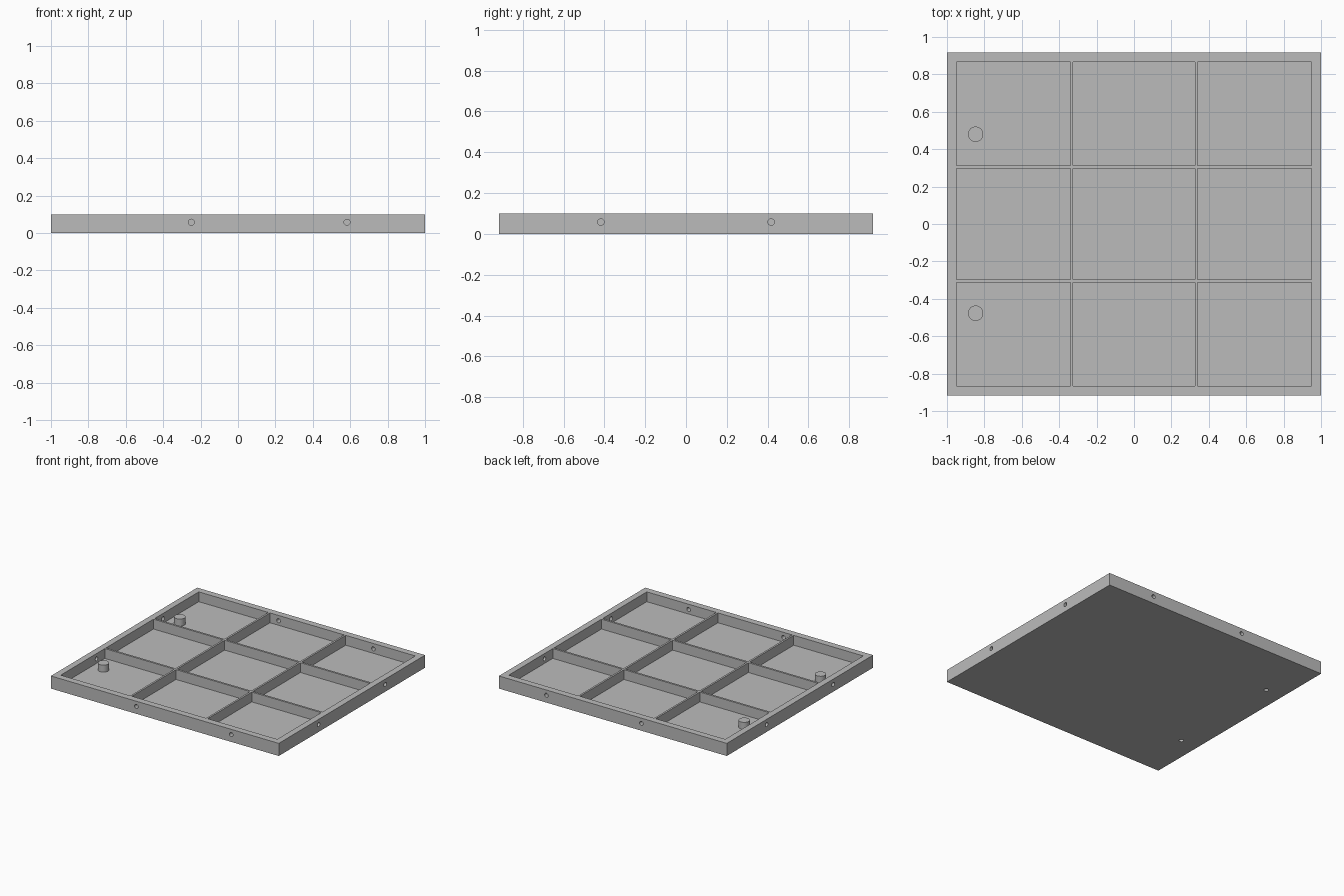
import bpy, bmesh
from mathutils import Matrix, Vector

cube = bpy.data.objects.get("Cube")
if cube:
    bpy.data.objects.remove(cube, do_unlink=True)

HX, HY, HEIGHT, FLOOR = 1.0, 0.917, 0.1, 0.022

grey = bpy.data.materials.new("plain grey")
grey.use_nodes = True
colour = (0.5, 0.5, 0.5, 1)
grey.diffuse_color = colour
grey.node_tree.nodes["Principled BSDF"].inputs["Base Color"].default_value = colour


def add_box(bm, x, y, z):
    """Box spanning the three given (low, high) ranges."""
    size = [r[1] - r[0] for r in (x, y, z)]
    mid = Vector([(r[0] + r[1]) / 2 for r in (x, y, z)])
    bmesh.ops.create_cube(bm, size=1, matrix=Matrix.Translation(mid) @ Matrix.Diagonal((*size, 1)))


def add_cylinder(bm, centre, radius, length, axis="Z"):
    turn = Vector((0, 0, 1)).rotation_difference(
        Vector([float(axis == a) for a in "XYZ"])).to_matrix().to_4x4()
    bmesh.ops.create_cone(bm, cap_ends=True, segments=32, radius1=radius, radius2=radius,
                          depth=length, matrix=Matrix.Translation(centre) @ turn)


def make_object(name, bm, cutter=False):
    mesh = bpy.data.meshes.new(name)
    bm.to_mesh(mesh)
    bm.free()
    mesh.materials.append(grey)
    obj = bpy.data.objects.new(name, mesh)
    bpy.context.collection.objects.link(obj)
    obj.hide_render = cutter
    return obj


def cut(obj, cutters):
    """Subtract the cutters and bake the result."""
    bpy.context.view_layer.objects.active = obj
    for cutter in cutters:
        mod = obj.modifiers.new("cut", "BOOLEAN")
        mod.operation, mod.solver, mod.object = "DIFFERENCE", "EXACT", cutter
        bpy.ops.object.modifier_apply(modifier=mod.name)


def smooth(obj):
    bpy.ops.object.select_all(action="DESELECT")
    obj.select_set(True)
    bpy.context.view_layer.objects.active = obj
    bpy.ops.object.shade_smooth_by_angle()


# Nine pockets leave the rim and the thin ribs standing
bm = bmesh.new()
for x in ((-0.95, -0.34), (-0.325, 0.325), (0.34, 0.95)):
    for y in ((-0.865, -0.313), (-0.297, 0.297), (0.313, 0.865)):
        add_box(bm, x, y, (FLOOR, HEIGHT + 0.1))
pockets = make_object("pocket_cutter", bm, True)

# Fixing holes through each rim wall
bm = bmesh.new()
for side in (-1, 1):
    for x in (-0.25, 0.583):
        add_cylinder(bm, (x, side * HY, 0.058), 0.016, 0.16, "Y")
    for y in (-0.417, 0.417):
        add_cylinder(bm, (side * HX, y, 0.058), 0.016, 0.16, "X")
rim_holes = make_object("rim_hole_cutter", bm, True)

# Blind holes running up into the pegs from below
pegs_at = [(-0.847, y) for y in (-0.477, 0.48)]
bm = bmesh.new()
for x, y in pegs_at:
    add_cylinder(bm, (x, y, 0.01), 0.017, 0.1)
peg_holes = make_object("peg_hole_cutter", bm, True)

# Tray
bm = bmesh.new()
add_box(bm, (-HX, HX), (-HY, HY), (0, HEIGHT))
tray = make_object("tray", bm)
cut(tray, (pockets, rim_holes, peg_holes))
smooth(tray)

# Pegs
for name, (x, y) in zip(("front_peg", "back_peg"), pegs_at):
    bm = bmesh.new()
    low, high = FLOOR - 0.005, 0.078
    add_cylinder(bm, (x, y, (low + high) / 2), 0.041, high - low)
    peg = make_object(name, bm)
    cut(peg, (peg_holes,))
    smooth(peg)

for helper in (pockets, rim_holes, peg_holes):
    bpy.data.objects.remove(helper, do_unlink=True)
